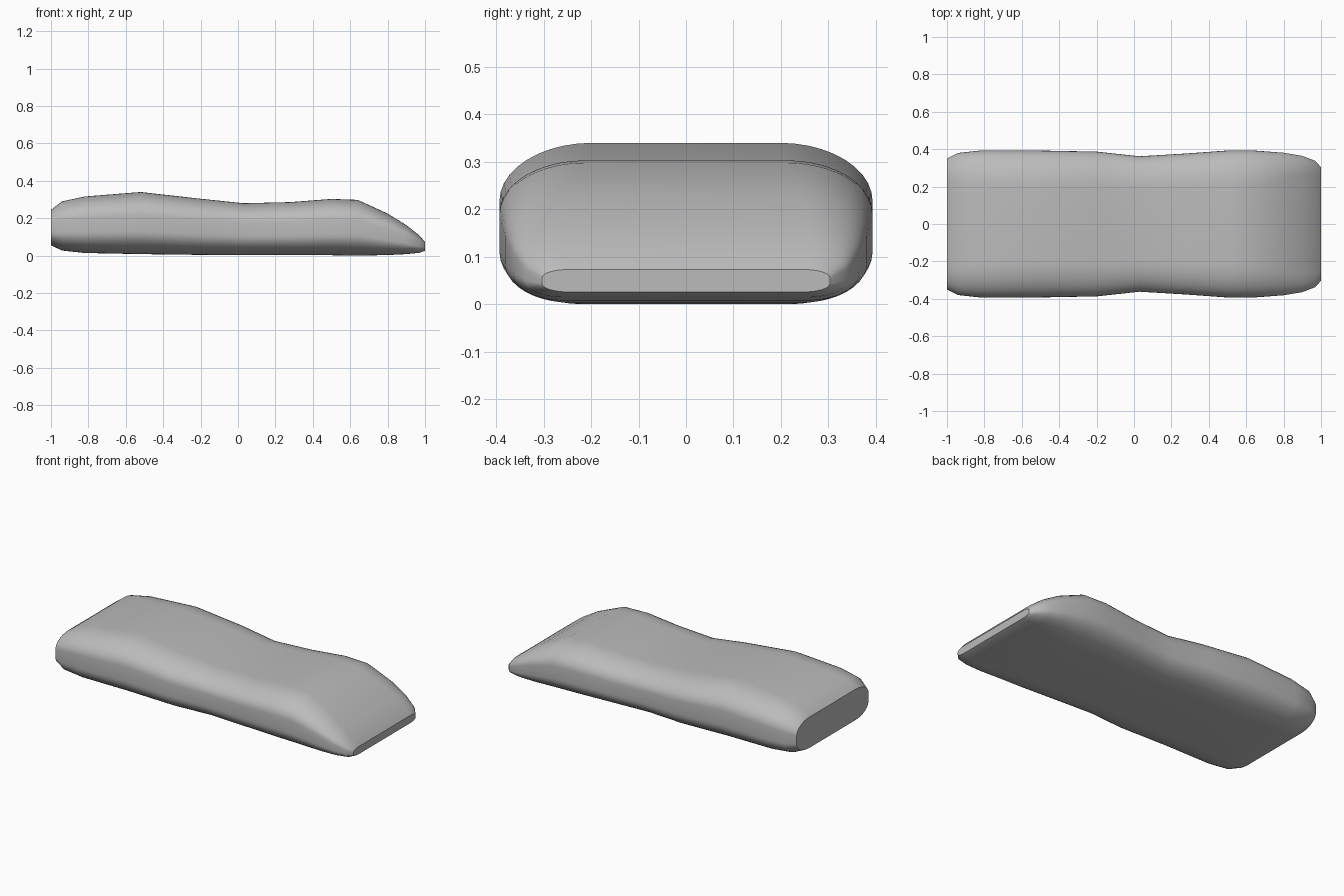
import bpy, bmesh, math

if "Cube" in bpy.data.objects:
    bpy.data.objects.remove(bpy.data.objects["Cube"], do_unlink=True)

# One plain grey for the whole body
grey = bpy.data.materials.new("mid grey")
grey.use_nodes = True
colour = (0.5, 0.5, 0.5, 1)
grey.diffuse_color = colour
grey.node_tree.nodes["Principled BSDF"].inputs["Base Color"].default_value = colour

# Stations along the length: x, bottom, top, half width
STATIONS = [
    (-1.0, 0.055, 0.245, 0.35), (-0.94, 0.027, 0.29, 0.38),
    (-0.82, 0.014, 0.316, 0.393), (-0.52, 0.008, 0.34, 0.393),
    (-0.2, 0.004, 0.304, 0.387), (0.03, 0.003, 0.28, 0.362),
    (0.28, 0.003, 0.286, 0.377), (0.5, 0.002, 0.303, 0.393),
    (0.64, 0, 0.298, 0.393), (0.8, 0.003, 0.225, 0.381),
    (0.9, 0.008, 0.163, 0.364), (0.97, 0.015, 0.108, 0.337),
    (1.0, 0.026, 0.073, 0.303),
]
STEPS = 10


def section(x, low, high, half):
    """Rounded rectangle whose corners scale with its height."""
    height = high - low
    ry, rz = 0.03 + 0.5 * height, 0.37 * height
    points = []
    for corner in range(4):
        for i in range(STEPS + 1):
            a = math.pi / 2 * (corner + i / STEPS)
            cy = (half - ry) * (1 if corner in (0, 3) else -1)
            cz = high - rz if corner < 2 else low + rz
            points.append((x, cy + ry * math.cos(a), cz + rz * math.sin(a)))
    return points


# Loft the body through the stations and close both flat ends
bm = bmesh.new()
rings = [[bm.verts.new(p) for p in section(*s)] for s in STATIONS]
for a, b in zip(rings, rings[1:]):
    for i in range(len(a)):
        j = (i + 1) % len(a)
        bm.faces.new((a[i], a[j], b[j], b[i]))
bm.faces.new(rings[0])
bm.faces.new(rings[-1])
bmesh.ops.recalc_face_normals(bm, faces=bm.faces)
mesh = bpy.data.meshes.new("body")
bm.to_mesh(mesh)
bm.free()
mesh.materials.append(grey)
body = bpy.data.objects.new("body", mesh)
bpy.context.collection.objects.link(body)

# Smooth skin with crisp edges round the end caps
bpy.context.view_layer.objects.active = body
body.select_set(True)
bpy.ops.object.shade_smooth_by_angle(angle=math.radians(35))
